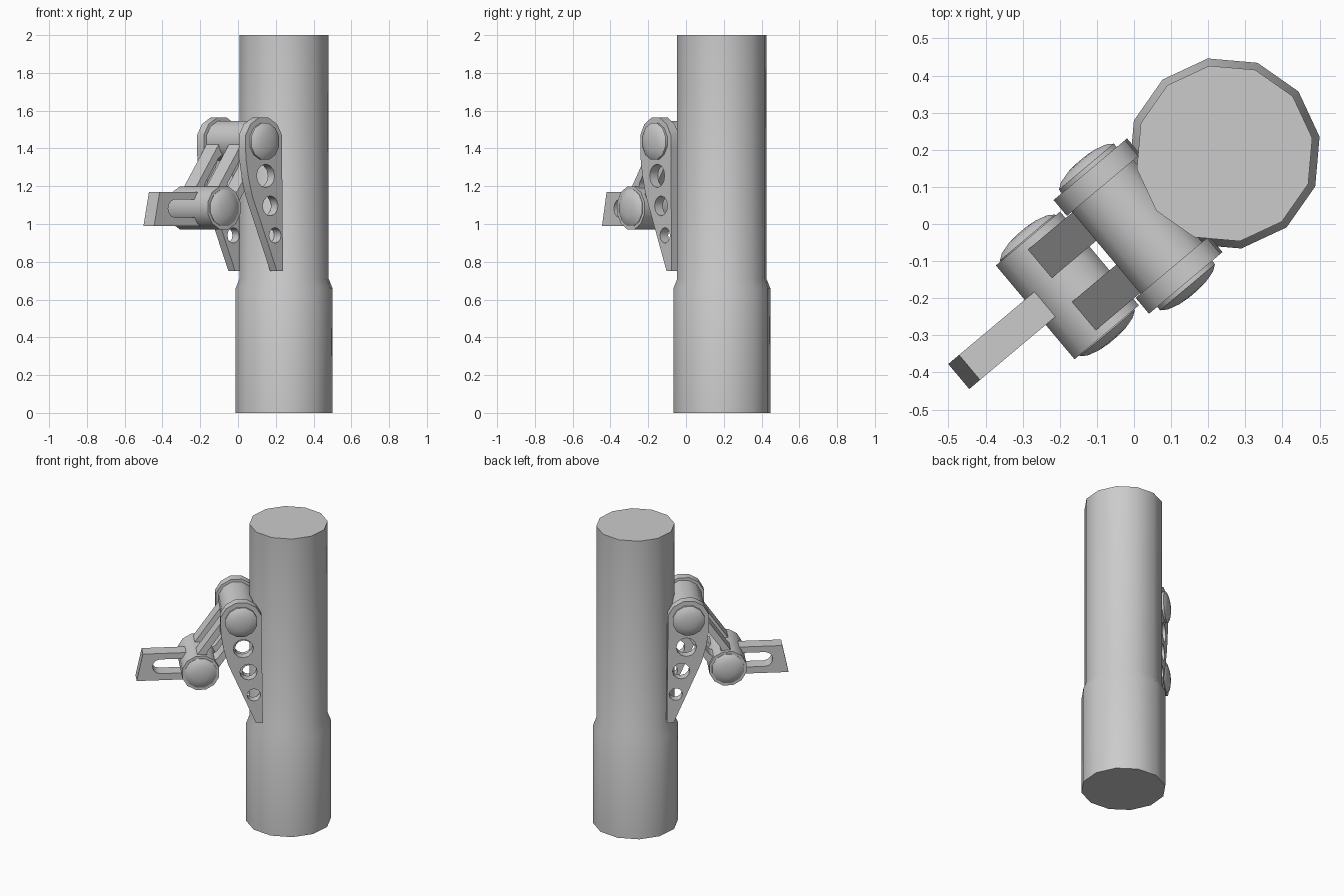
import bpy, bmesh, math
from mathutils import Matrix

if "Cube" in bpy.data.objects:
    bpy.data.objects.remove(bpy.data.objects["Cube"])

# Local frame: +x points outward along the arm, y is the hinge axis, origin on the column axis
PLACE = Matrix.Translation((0.244, 0.19, 0)) @ Matrix.Rotation(math.radians(220), 4, 'Z')
UPPER = (0.308, 1.437)
LOWER = (0.553, 1.085)


def finish(name, mesh):
    mesh.transform(PLACE)
    ob = bpy.data.objects.new(name, mesh)
    bpy.context.collection.objects.link(ob)
    bpy.ops.object.select_all(action='DESELECT')
    ob.select_set(True)
    bpy.context.view_layer.objects.active = ob
    bpy.ops.object.shade_smooth_by_angle(angle=math.radians(35))
    return ob


def lathe(name, profile, matrix, sides=12, phase=0.0):
    """Revolve (radius, height) points about z, cap both ends, then place."""
    bm = bmesh.new()
    rings = []
    for r, h in profile:
        rings.append([bm.verts.new((r * math.cos(phase + math.tau * i / sides),
                                    r * math.sin(phase + math.tau * i / sides), h))
                      for i in range(sides)])
    for a, b in zip(rings, rings[1:]):
        for i in range(sides):
            j = (i + 1) % sides
            bm.faces.new((a[i], a[j], b[j], b[i]))
    bm.faces.new(rings[0][::-1])
    bm.faces.new(rings[-1])
    bmesh.ops.recalc_face_normals(bm, faces=bm.faces)
    bm.transform(matrix)
    mesh = bpy.data.meshes.new(name)
    bm.to_mesh(mesh)
    bm.free()
    return finish(name, mesh)


def plate(name, loops, y, half):
    """Flat plate in the x-z plane; the first loop is the outline, the rest are holes."""
    cu = bpy.data.curves.new(name + "_outline", 'CURVE')
    cu.dimensions = '2D'
    cu.fill_mode = 'BOTH'
    cu.extrude = half
    for loop in loops:
        sp = cu.splines.new('POLY')
        sp.points.add(len(loop) - 1)
        for p, (a, b) in zip(sp.points, loop):
            p.co = (a, b, 0, 1)
        sp.use_cyclic_u = True
    tmp = bpy.data.objects.new("tmp", cu)
    bpy.context.collection.objects.link(tmp)
    dg = bpy.context.evaluated_depsgraph_get()
    mesh = bpy.data.meshes.new_from_object(tmp.evaluated_get(dg))
    bpy.data.objects.remove(tmp)
    bm = bmesh.new()
    bm.from_mesh(mesh)
    bmesh.ops.remove_doubles(bm, verts=bm.verts, dist=0.0005)
    bmesh.ops.recalc_face_normals(bm, faces=bm.faces)
    bm.to_mesh(mesh)
    bm.free()
    mesh.transform(Matrix.Translation((0, y, 0)) @ Matrix.Rotation(math.pi / 2, 4, 'X'))
    return finish(name, mesh)


def arc(c, r, a0, a1, n):
    return [(c[0] + r * math.cos(math.radians(a0 + (a1 - a0) * i / n)),
             c[1] + r * math.sin(math.radians(a0 + (a1 - a0) * i / n))) for i in range(n + 1)]


def circle(c, r, n=12):
    return arc(c, r, 0, 360, n)[:-1]


def slot(p, q, r):
    ang = math.degrees(math.atan2(q[1] - p[1], q[0] - p[0]))
    return arc(q, r, ang - 90, ang + 90, 6) + arc(p, r, ang + 90, ang + 270, 6)


def barrel(name, centre, half_profile):
    """Hinge barrel along y, symmetric, from the outer end of one side mirrored."""
    prof = [(r, -h) for r, h in reversed(half_profile)] + half_profile
    m = Matrix.Translation((centre[0], 0, centre[1])) @ Matrix.Rotation(-math.pi / 2, 4, 'X')
    lathe(name, prof, m, phase=math.radians(15))


# Column with a thicker sleeve at the bottom
lathe("column", [(0.26, 0), (0.26, 0.66), (0.24, 0.71), (0.24, 2)], Matrix.Identity(4))

# Hinge barrels with domed end caps
barrel("upper_barrel", UPPER, [(0.112, 0.17), (0.1, 0.17), (0.1, 0.212), (0.082, 0.224),
                               (0.048, 0.233), (0.015, 0.236)])
barrel("lower_barrel", LOWER, [(0.117, 0.165), (0.1, 0.165), (0.1, 0.168), (0.082, 0.18),
                               (0.048, 0.189), (0.015, 0.192)])

# Link direction between the two hinges
length = math.dist(UPPER, LOWER)
d = ((LOWER[0] - UPPER[0]) / length, (LOWER[1] - UPPER[1]) / length)


def along(t, s):
    return (UPPER[0] + d[0] * t - d[1] * s, UPPER[1] + d[1] * t + d[0] * s)


bracket = [(0.175, 0.75), (0.217, 0.75), (0.388, 1.15), (0.415, 1.25), (0.432, 1.35)]
bracket += arc(UPPER, 0.13, -15, 195, 7)
holes = [circle((0.23, 0.94), 0.041), circle((0.263, 1.096), 0.053), circle((0.295, 1.255), 0.062)]
link = [along(0.03, -0.08), along(length, -0.08), along(length, 0.08), along(0.03, 0.08)]
link_slot = slot(along(0.14, 0), along(0.29, 0), 0.04)

for side, word in ((-1, "left"), (1, "right")):
    # Tapered wall bracket with three lightening holes
    plate("bracket_" + word, [bracket] + holes, side * 0.172, 0.028)
    # Slotted link joining the hinges
    plate("link_" + word, [link, link_slot], side * 0.092, 0.05)

# Slotted arm on the lower hinge
plate("arm", [[(0.53, 0.99), (0.935, 0.99), (0.897, 1.17), (0.53, 1.17)],
              slot((0.62, 1.082), (0.79, 1.082), 0.048)], 0, 0.044)
